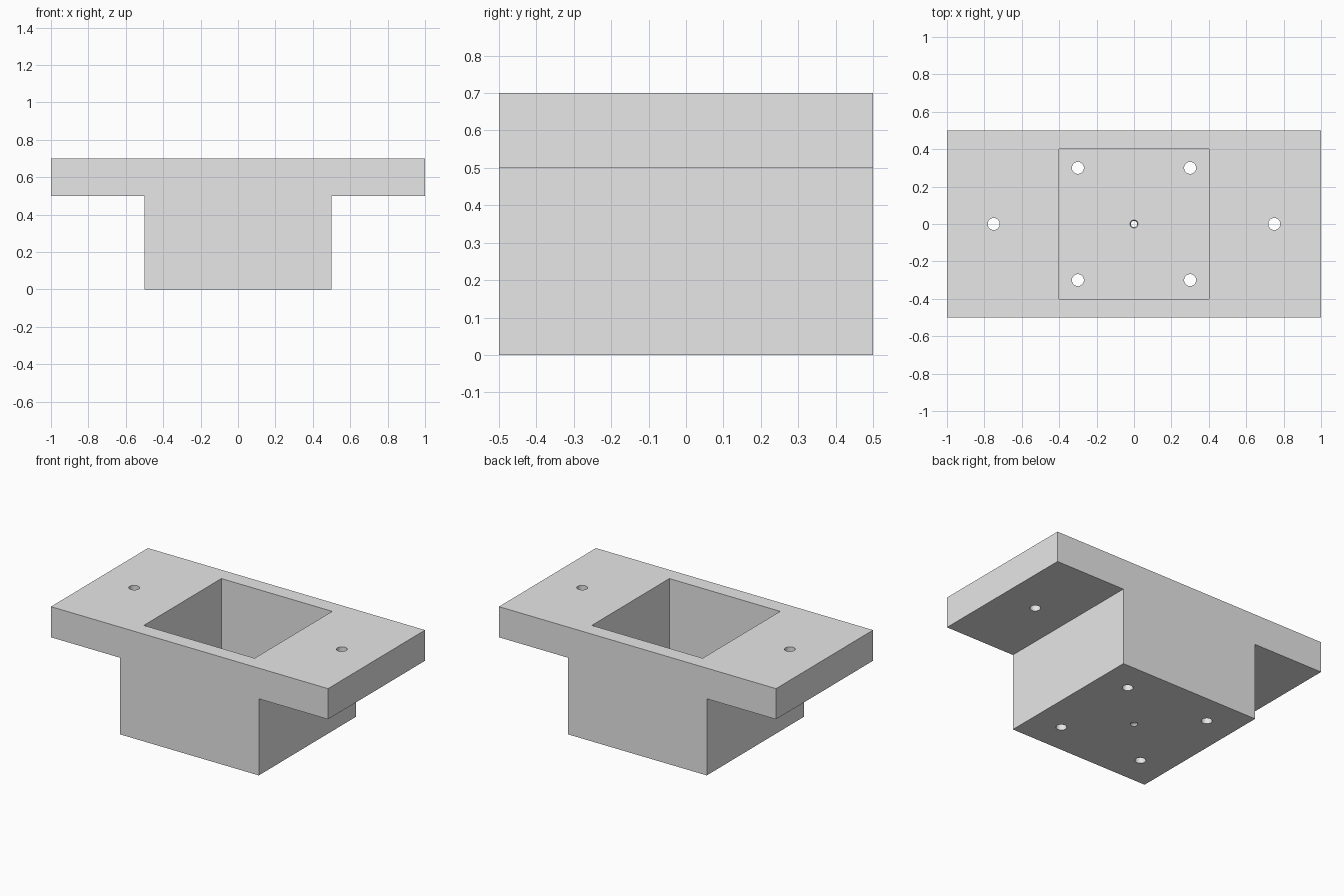
import bpy
import bmesh
import math
from mathutils import Matrix

cube = bpy.data.objects.get("Cube")
if cube:
    bpy.data.objects.remove(cube, do_unlink=True)

grey = bpy.data.materials.new("light grey")
grey.use_nodes = True
colour = (0.8, 0.8, 0.8, 1)
grey.diffuse_color = colour
grey.node_tree.nodes["Principled BSDF"].inputs["Base Color"].default_value = colour


def finish(name, bm):
    bmesh.ops.recalc_face_normals(bm, faces=bm.faces[:])
    mesh = bpy.data.meshes.new(name)
    bm.to_mesh(mesh)
    bm.free()
    mesh.materials.append(grey)
    obj = bpy.data.objects.new(name, mesh)
    bpy.context.collection.objects.link(obj)
    return obj


def extrude(bm, points, vector):
    face = bm.faces.new([bm.verts.new(p) for p in points])
    moved = bmesh.ops.extrude_face_region(bm, geom=[face])["geom"]
    verts = [v for v in moved if isinstance(v, bmesh.types.BMVert)]
    bmesh.ops.translate(bm, verts=verts, vec=vector)


def cut(target, cutter):
    mod = target.modifiers.new(cutter.name, "BOOLEAN")
    mod.operation = "DIFFERENCE"
    mod.solver = "EXACT"
    mod.object = cutter
    bpy.context.view_layer.objects.active = target
    bpy.ops.object.modifier_apply(modifier=mod.name)
    bpy.data.objects.remove(cutter, do_unlink=True)


# Flanged block: a T-shaped profile extruded front to back
half = [(0.5, 0), (0.5, 0.5), (1, 0.5), (1, 0.7)]
profile = half + [(-x, z) for x, z in reversed(half)]
bm = bmesh.new()
extrude(bm, [(x, -0.5, z) for x, z in profile], (0, 1, 0))
body = finish("flanged_housing", bm)

# Square pocket open at the top
bm = bmesh.new()
corners = [(-0.4, -0.4), (0.4, -0.4), (0.4, 0.4), (-0.4, 0.4)]
extrude(bm, [(x, y, 0.1) for x, y in corners], (0, 0, 1))
cut(body, finish("pocket_cutter", bm))

# Mounting holes through the pocket floor and the flanges
holes = [(x, y, 0.05, 0.2) for x in (-0.3, 0.3) for y in (-0.3, 0.3)]
holes += [(x, 0, 0.6, 0.4) for x in (-0.75, 0.75)]
bm = bmesh.new()
for x, y, z, depth in holes:
    bmesh.ops.create_cone(bm, cap_ends=True, segments=32, radius1=0.032,
                          radius2=0.032, depth=depth,
                          matrix=Matrix.Translation((x, y, z)))
cut(body, finish("hole_cutter", bm))

# Small ridged centre hole
bm = bmesh.new()
rings = []
for i in range(13):
    radius = 0.022 if i % 2 else 0.017
    rings.append([bm.verts.new((radius * math.cos(a), radius * math.sin(a), -0.01 + i * 0.01))
                  for a in (k * math.tau / 24 for k in range(24))])
for low, high in zip(rings, rings[1:]):
    for k in range(24):
        n = (k + 1) % 24
        bm.faces.new((low[k], low[n], high[n], high[k]))
bm.faces.new(rings[0])
bm.faces.new(rings[-1])
cut(body, finish("centre_hole_cutter", bm))

# Smooth hole walls, sharp block edges
body.select_set(True)
bpy.context.view_layer.objects.active = body
bpy.ops.object.shade_smooth_by_angle(angle=math.radians(30))
